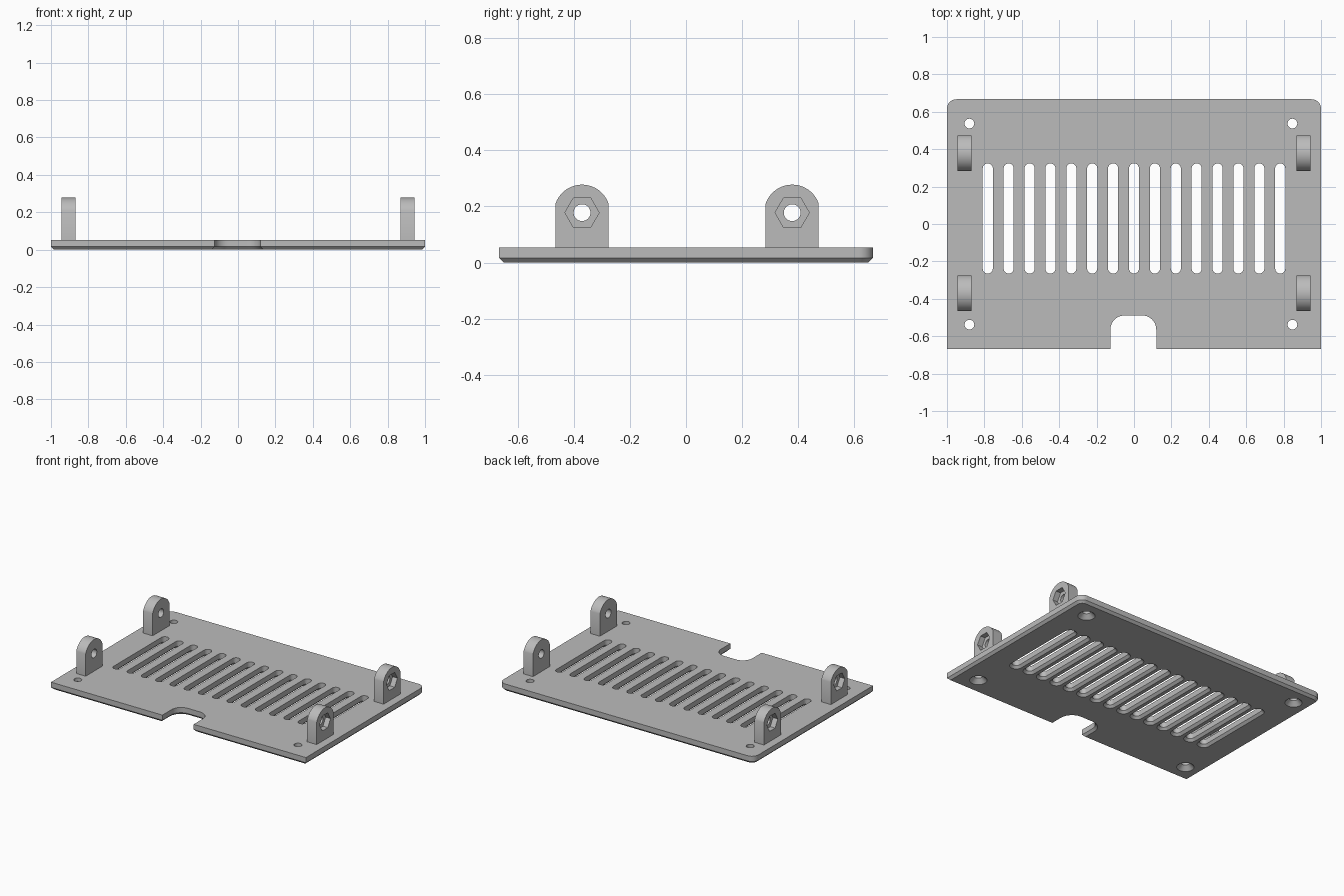
import bpy, bmesh
from math import radians, sin, cos, pi, asin

if "Cube" in bpy.data.objects:
    bpy.data.objects.remove(bpy.data.objects["Cube"], do_unlink=True)

grey = bpy.data.materials.new("plain grey")
grey.use_nodes = True
grey.diffuse_color = (0.5, 0.5, 0.5, 1)
grey.node_tree.nodes["Principled BSDF"].inputs["Base Color"].default_value = (0.5, 0.5, 0.5, 1)

THICK, BEVEL = 0.053, 0.016


def arc(cx, cy, r, a0, a1, n):
    return [(cx + r * cos(a0 + (a1 - a0) * i / n), cy + r * sin(a0 + (a1 - a0) * i / n))
            for i in range(n + 1)]


def circle(cx, cy, r, n=32):
    return arc(cx, cy, r, 0, 2 * pi, n)[:-1]


def rounded_rect(x0, x1, y0, y1, front_r, back_r, grow=0.0, n=10):
    """Outline with separate front and back corner radii, optionally offset."""
    x0, x1, y0, y1 = x0 - grow, x1 + grow, y0 - grow, y1 + grow
    pts = []
    for k, (x, y, sx, sy, r) in enumerate([(x1, y1, -1, -1, back_r), (x0, y1, 1, -1, back_r),
                                           (x0, y0, 1, 1, front_r), (x1, y0, -1, 1, front_r)]):
        if r:
            r += grow
            pts += arc(x + sx * r, y + sy * r, r, k * pi / 2, (k + 1) * pi / 2, n)
        else:
            pts.append((x, y))
    return pts


def loft(bm, rings, along_x=False):
    """Closed solid through (outline, height) rings."""
    loops = [[bm.verts.new((h, u, v) if along_x else (u, v, h)) for u, v in outline]
             for outline, h in rings]
    faces = [bm.faces.new(loops[0][::-1]), bm.faces.new(loops[-1])]
    for a, b in zip(loops, loops[1:]):
        for i in range(len(a)):
            j = (i + 1) % len(a)
            faces.append(bm.faces.new((a[i], a[j], b[j], b[i])))
    bmesh.ops.recalc_face_normals(bm, faces=faces)


def make(name, bm):
    mesh = bpy.data.meshes.new(name)
    bm.to_mesh(mesh)
    bm.free()
    mesh.materials.append(grey)
    ob = bpy.data.objects.new(name, mesh)
    bpy.context.collection.objects.link(ob)
    return ob


def solid(name, rings, along_x=False):
    bm = bmesh.new()
    loft(bm, rings, along_x)
    return make(name, bm)


def activate(ob):
    bpy.ops.object.select_all(action='DESELECT')
    ob.select_set(True)
    bpy.context.view_layer.objects.active = ob


def cut(ob, cutter):
    cutter.hide_render = True
    mod = ob.modifiers.new("cut", 'BOOLEAN')
    mod.operation, mod.solver, mod.object = 'DIFFERENCE', 'EXACT', cutter
    activate(ob)
    bpy.ops.object.modifier_apply(modifier=mod.name)
    bpy.data.objects.remove(cutter, do_unlink=True)


def finish(ob):
    activate(ob)
    bpy.ops.object.shade_smooth_by_angle(angle=radians(30))


def flared(bm, outline, flare, depth):
    """Through cutter that widens towards the underside."""
    k = flare / depth
    loft(bm, [(outline(flare + 0.01 * k), -0.01), (outline(0), depth), (outline(0), 0.1)])


# Base plate with bevelled underside
def plate_outline(grow):
    return rounded_rect(-1, 1, -0.667, 0.667, 0, 0.05, grow)


plate = solid("base_plate", [(plate_outline(-BEVEL), 0), (plate_outline(0), BEVEL),
                             (plate_outline(0), THICK)])

# Vent slots, cable notch and countersunk screw holes
bm = bmesh.new()
for i in range(15):
    x = (i - 7) * 0.1117
    flared(bm, lambda g: rounded_rect(x - 0.027, x + 0.027, -0.265, 0.324, 0.027, 0.027, g),
           BEVEL, BEVEL)
flared(bm, lambda g: rounded_rect(-0.126, 0.119, -0.9, -0.489, 0, 0.075, g), BEVEL, BEVEL)
for x in (-0.88, 0.847):
    for y in (-0.538, 0.537):
        flared(bm, lambda g: circle(x, y, 0.026 + g), 0.03, 0.03)
cut(plate, make("plate_cutter", bm))
finish(plate)

# Hinge lugs with a round bore and a hexagonal nut pocket on the outer face
AXIS_Z, HALF, TOP_R = 0.178, 0.0945, 0.1
start = pi / 2 - asin(HALF / TOP_R)
for side, side_name in ((1, "left"), (-1, "right")):
    for y, end_name in ((-0.371, "front"), (0.379, "back")):
        outline = [(y - HALF, 0.045), (y + HALF, 0.045)]
        outline += arc(y, AXIS_Z, TOP_R, start, pi - start, 20)
        lug = solid(f"{end_name}_{side_name}_lug",
                    [(outline, side * 0.869), (outline, side * 0.943)], True)
        bore = circle(y, AXIS_Z, 0.03)
        cut(lug, solid("bore_cutter", [(bore, side * 0.8), (bore, side * 1.0)], True))
        pocket = circle(y, AXIS_Z, 0.061, 6)
        cut(lug, solid("pocket_cutter", [(pocket, side * 0.905), (pocket, side * 1.0)], True))
        finish(lug)
